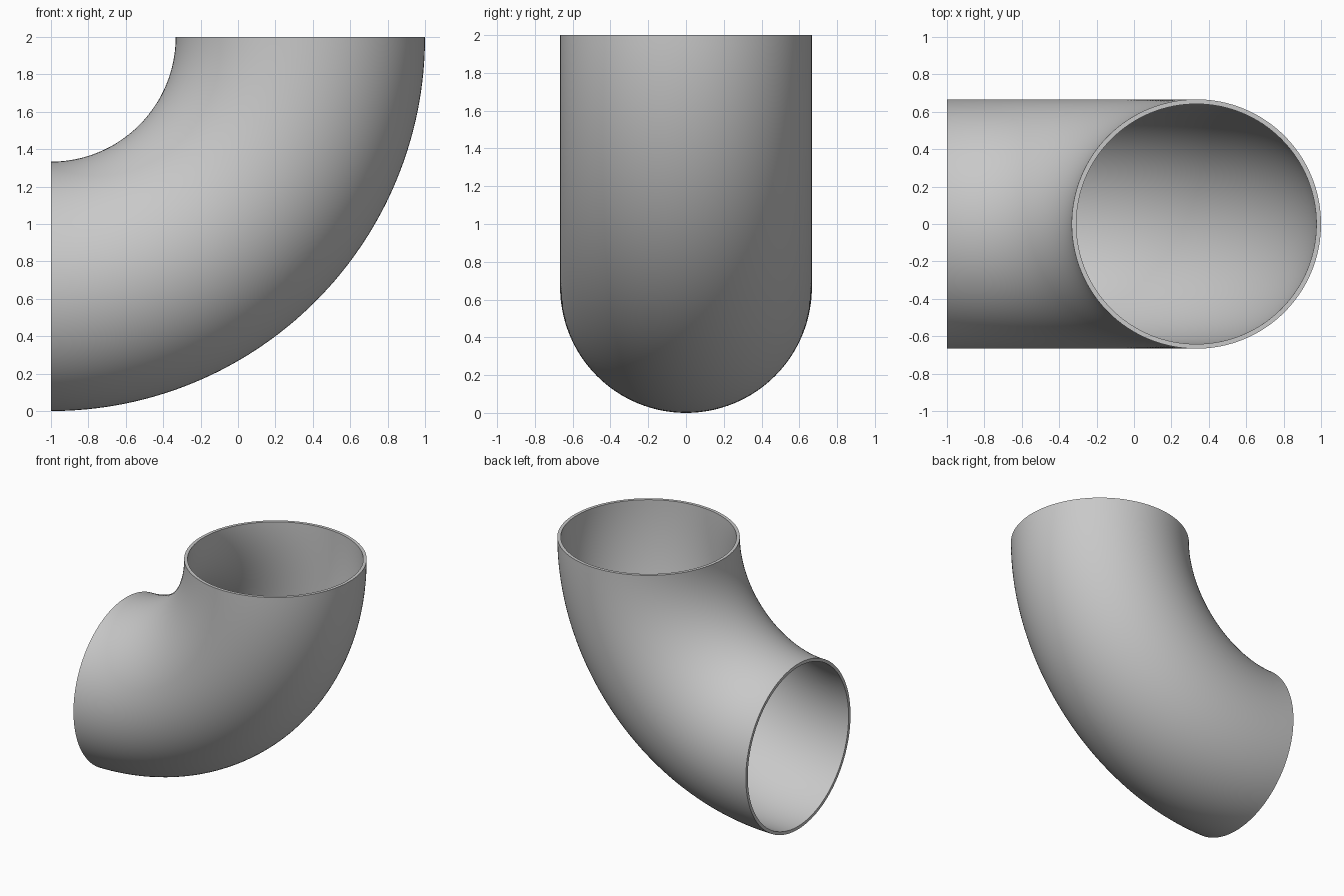
import bpy, bmesh, math
from mathutils import Matrix, Vector

cube = bpy.data.objects.get("Cube")
if cube:
    bpy.data.objects.remove(cube, do_unlink=True)

BEND_CENTRE = Vector((-1, 0, 2))
BEND_RADIUS = 4 / 3
OUTER, WALL = 2 / 3, 0.025
SIDES, STEPS = 128, 64

# Plain grey material
grey = bpy.data.materials.new("plain grey")
colour = (0.58, 0.58, 0.58, 1)
grey.use_nodes = True
grey.diffuse_color = colour
grey.node_tree.nodes["Principled BSDF"].inputs["Base Color"].default_value = colour


def add_ring(bm, radius, step):
    """Add one circle of vertices at a step along the quarter bend."""
    place = (Matrix.Translation(BEND_CENTRE)
             @ Matrix.Rotation(math.pi / 2 * step / STEPS, 4, "Y")
             @ Matrix.Translation((BEND_RADIUS, 0, 0)))
    angles = [math.tau * i / SIDES for i in range(SIDES)]
    return [bm.verts.new(place @ Vector((radius * math.cos(a), radius * math.sin(a), 0)))
            for a in angles]


# Rings run down the outer wall and back up the inner wall
bm = bmesh.new()
rings = [add_ring(bm, OUTER, s) for s in range(STEPS + 1)]
rings += [add_ring(bm, OUTER - WALL, s) for s in reversed(range(STEPS + 1))]

# Join each ring to the next, which also closes the two flat rims
for ring, following in zip(rings, rings[1:] + rings[:1]):
    for i in range(SIDES):
        j = (i + 1) % SIDES
        bm.faces.new((ring[i], ring[j], following[j], following[i]))
bmesh.ops.recalc_face_normals(bm, faces=bm.faces[:])

mesh = bpy.data.meshes.new("pipe_elbow")
bm.to_mesh(mesh)
bm.free()
mesh.materials.append(grey)
elbow = bpy.data.objects.new("pipe_elbow", mesh)
bpy.context.collection.objects.link(elbow)

# Smooth walls with crisp rims
bpy.ops.object.select_all(action="DESELECT")
elbow.select_set(True)
bpy.context.view_layer.objects.active = elbow
bpy.ops.object.shade_smooth_by_angle(angle=math.radians(30))
